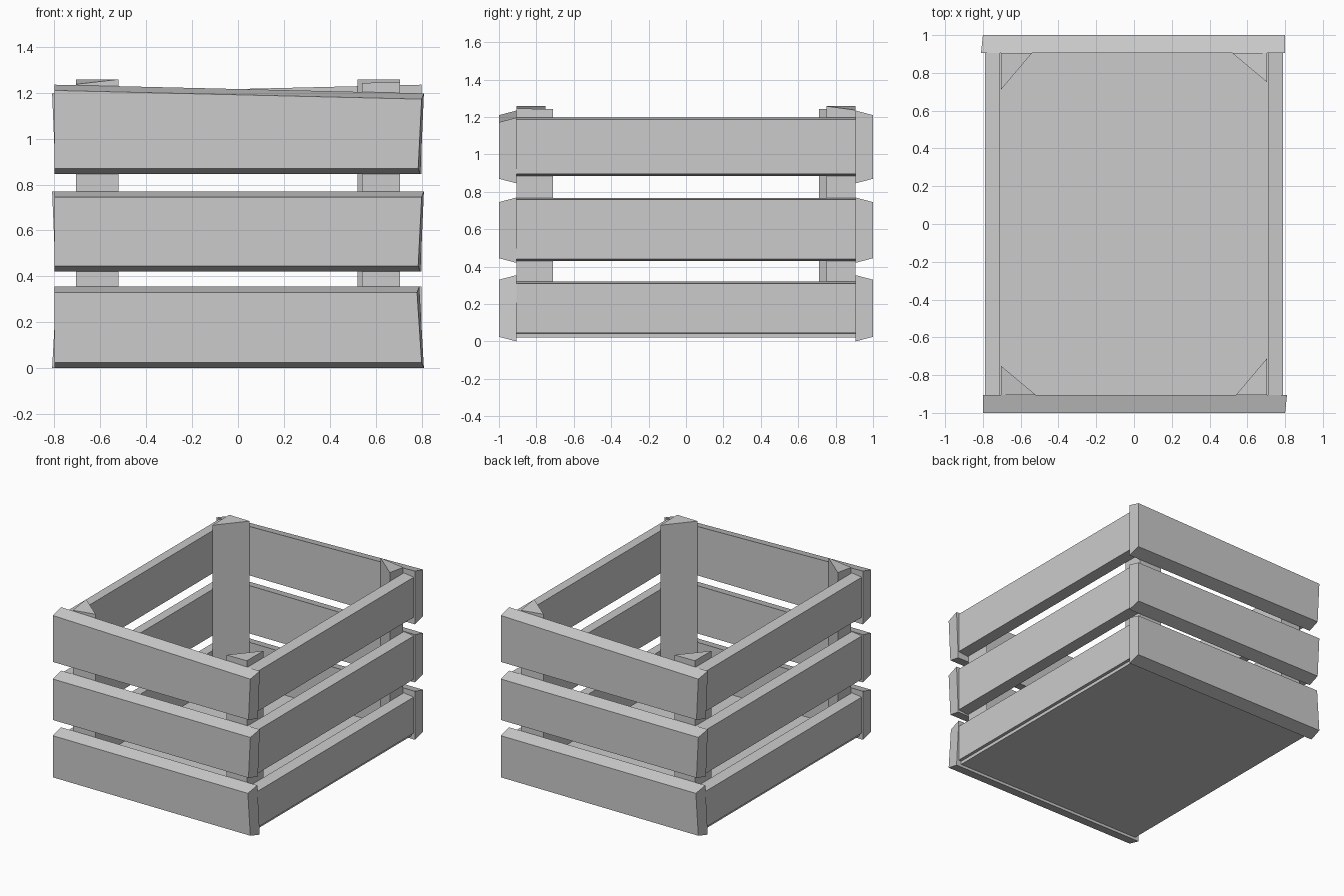
import bpy, bmesh
from mathutils import Matrix

cube = bpy.data.objects.get("Cube")
if cube:
    bpy.data.objects.remove(cube, do_unlink=True)

grey = bpy.data.materials.new("plain grey")
grey.use_nodes = True
COLOUR = (0.6, 0.6, 0.6, 1)
grey.diffuse_color = COLOUR
grey.node_tree.nodes["Principled BSDF"].inputs["Base Color"].default_value = COLOUR


def prism(name, bottom, top, turned=False):
    """Solid between two matching loops of points; turned = half a turn about z."""
    bm = bmesh.new()
    a = [bm.verts.new(p) for p in bottom]
    b = [bm.verts.new(p) for p in top]
    n = len(a)
    bm.faces.new(a)
    bm.faces.new(b)
    for i in range(n):
        j = (i + 1) % n
        bm.faces.new((a[i], a[j], b[j], b[i]))
    if turned:
        bm.transform(Matrix.Rotation(3.14159265, 4, "Z"))
    bmesh.ops.recalc_face_normals(bm, faces=bm.faces)
    mesh = bpy.data.meshes.new(name)
    bm.to_mesh(mesh)
    bm.free()
    mesh.materials.append(grey)
    bpy.context.collection.objects.link(bpy.data.objects.new(name, mesh))


def end_board(name, z0, left_z, right_z, x_low, x_high, turned):
    # outer face is narrower than the inner one; one end is cut askew
    rings = []
    for x_bottom, x_top, z1 in ((-0.80, -0.80, left_z), (x_low, x_high, right_z)):
        rings.append([(x_bottom, -0.905, z0), (x_bottom - 0.01 * (x_bottom > 0), -1, z0 + 0.025),
                      (x_top - 0.01 * (x_top > 0), -1, z1 - 0.025), (x_top, -0.905, z1)])
    prism(name, rings[0], rings[1], turned)


def side_board(name, z0, z1, turned):
    section = [(0.71, z0), (0.79, z0 + 0.01), (0.79, z1 - 0.01), (0.71, z1)]
    prism(name, [(x, -0.905, z) for x, z in section],
          [(x, 0.905, z) for x, z in section], turned)


def corner_post(name, side, leg_x, leg_y, corner_z, top_z, turned):
    x, y = side * 0.705, -0.905
    plan = [(x, y), (x - side * leg_x, y), (x, y + leg_y)]
    prism(name, [(*p, 0.03) for p in plan],
          [(*p, z) for p, z in zip(plan, (corner_z, top_z, top_z))], turned)


# floor panel
floor = [(-0.77, -0.905), (0.77, -0.905), (0.77, 0.905), (-0.77, 0.905)]
prism("floor", [(*p, 0.02) for p in floor], [(*p, 0.045) for p in floor])

# each half of the crate is the other one turned around
for turned, end, flank in ((False, "front", "left"), (True, "back", "right")):
    end_board(end + "_board_low", 0.0, 0.355, 0.355, 0.81, 0.79, turned)
    end_board(end + "_board_middle", 0.42, 0.77, 0.77, 0.795, 0.81, turned)
    end_board(end + "_board_high", 0.845, 1.235, 1.197, 0.795, 0.81, turned)
    side_board(flank + "_board_low", 0.036, 0.32, turned)
    side_board(flank + "_board_middle", 0.43, 0.768, turned)
    side_board(flank + "_board_high", 0.885, 1.198, turned)
    corner_post(end + "_post_slanted", -1, 0.185, 0.155, 1.237, 1.258, turned)
    corner_post(end + "_post_flat", 1, 0.165, 0.195, 1.245, 1.243, turned)
